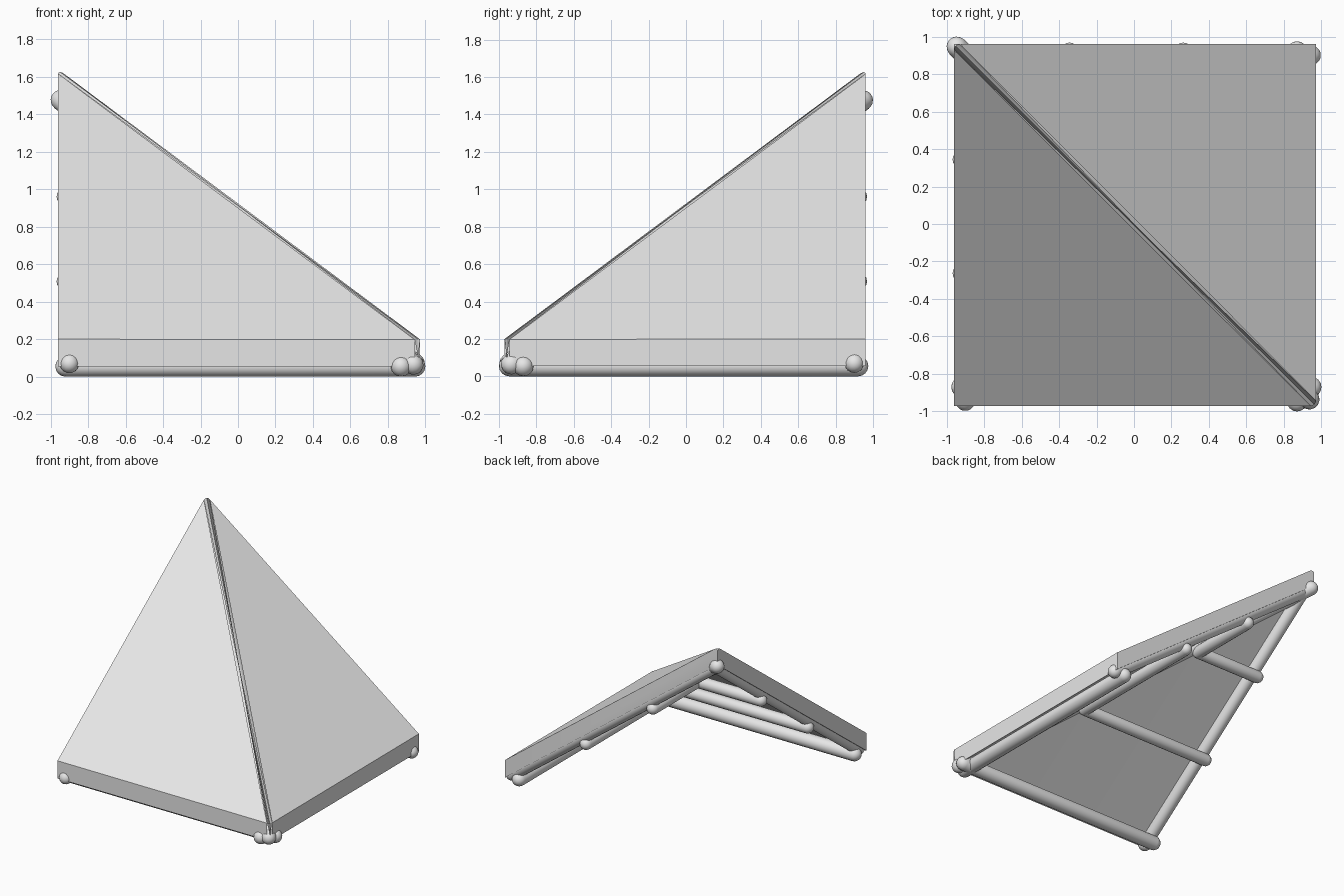
import bpy, bmesh, math
from mathutils import Vector

cube = bpy.data.objects.get("Cube")
if cube:
    bpy.data.objects.remove(cube, do_unlink=True)

grey = bpy.data.materials.new("light_grey")
grey.use_nodes = True
grey.diffuse_color = (0.8, 0.8, 0.8, 1)
grey.node_tree.nodes["Principled BSDF"].inputs["Base Color"].default_value = (0.8, 0.8, 0.8, 1)

LOW, HIGH = -0.97, 0.96      # eave and inner edge along y; x mirrors this
EAVE_Z, PEAK_Z, THICK = 0.2, 1.64, 0.145
SLOPE = (PEAK_Z - EAVE_Z) / (HIGH - LOW)


def finish(name, bm):
    bmesh.ops.recalc_face_normals(bm, faces=bm.faces)
    mesh = bpy.data.meshes.new(name)
    bm.to_mesh(mesh)
    bm.free()
    mesh.materials.append(grey)
    obj = bpy.data.objects.new(name, mesh)
    bpy.context.collection.objects.link(obj)
    bpy.ops.object.select_all(action='DESELECT')
    obj.select_set(True)
    bpy.context.view_layer.objects.active = obj
    bpy.ops.object.shade_smooth_by_angle(angle=math.radians(30))
    return obj


def swap(p):
    """Mirror a point across the vertical plane of the hip."""
    return (-p[1], -p[0], p[2])


def log(name, start, end, radius, sides=16, rings=4):
    """Round log with domed ends; start and end are the dome centres."""
    a, b = Vector(start), Vector(end)
    length = (b - a).length
    arc = [i * math.pi / 2 / rings for i in range(rings + 1)]
    profile = [(radius * math.sin(t), -radius * math.cos(t)) for t in arc]
    profile += [(r, length - z) for r, z in reversed(profile)]
    bm = bmesh.new()
    verts = [bm.verts.new((r, 0, z)) for r, z in profile]
    edges = [bm.edges.new(pair) for pair in zip(verts, verts[1:])]
    bmesh.ops.spin(bm, geom=verts + edges, cent=(0, 0, 0), axis=(0, 0, 1),
                   angle=math.tau, steps=sides)
    bmesh.ops.remove_doubles(bm, verts=bm.verts, dist=0.0005)
    turn = (b - a).to_track_quat('Z', 'Y').to_matrix().to_4x4()
    bmesh.ops.transform(bm, matrix=turn, verts=bm.verts)
    bmesh.ops.translate(bm, vec=a, verts=bm.verts)
    finish(name, bm)


def log_pair(name, start, end, radius):
    log("front_" + name, start, end, radius)
    log("side_" + name, swap(start), swap(end), radius)


# Roof slab: two slopes meeting at a hip, with vertical edges all round
bm = bmesh.new()
peak, corner = (-HIGH, HIGH, PEAK_Z), (-LOW, LOW, EAVE_Z)
front_end = (-HIGH, LOW, EAVE_Z)
outline = [peak, front_end, corner, swap(front_end)]
top = [bm.verts.new(p) for p in outline]
under = [bm.verts.new((x, y, z - THICK)) for x, y, z in outline]
for ring in (top, under):
    bm.faces.new((ring[0], ring[1], ring[2]))
    bm.faces.new((ring[0], ring[2], ring[3]))
for i in range(4):
    j = (i + 1) % 4
    bm.faces.new((top[i], top[j], under[j], under[i]))
soft = [bm.edges.get((top[0], top[2])), bm.edges.get((top[2], under[2]))]
bmesh.ops.bevel(bm, geom=soft, offset=0.025, segments=4, profile=0.5, affect='EDGES')
finish("roof_slab", bm)

# Hip log under the ridge
log("hip_log", (0.935, -0.935, 0.065), (-0.945, 0.945, 1.475), 0.055)

# Sloping rafters along the two open edges
log_pair("rafter", (-0.9, -0.945, 0.07), (-0.9, 0.9, 0.07 + 1.845 * SLOPE), 0.052)

# Horizontal logs at the eave and at each third of the slope
for i, name in enumerate(("eave_log", "lower_purlin", "upper_purlin")):
    y = -0.87 + 0.607 * i
    z = 0.055 + 0.607 * i * SLOPE
    reach = 0.945 if i == 0 else -y
    log_pair(name, (-0.92, y, z), (reach, y, z), 0.055 if i == 0 else 0.048)
